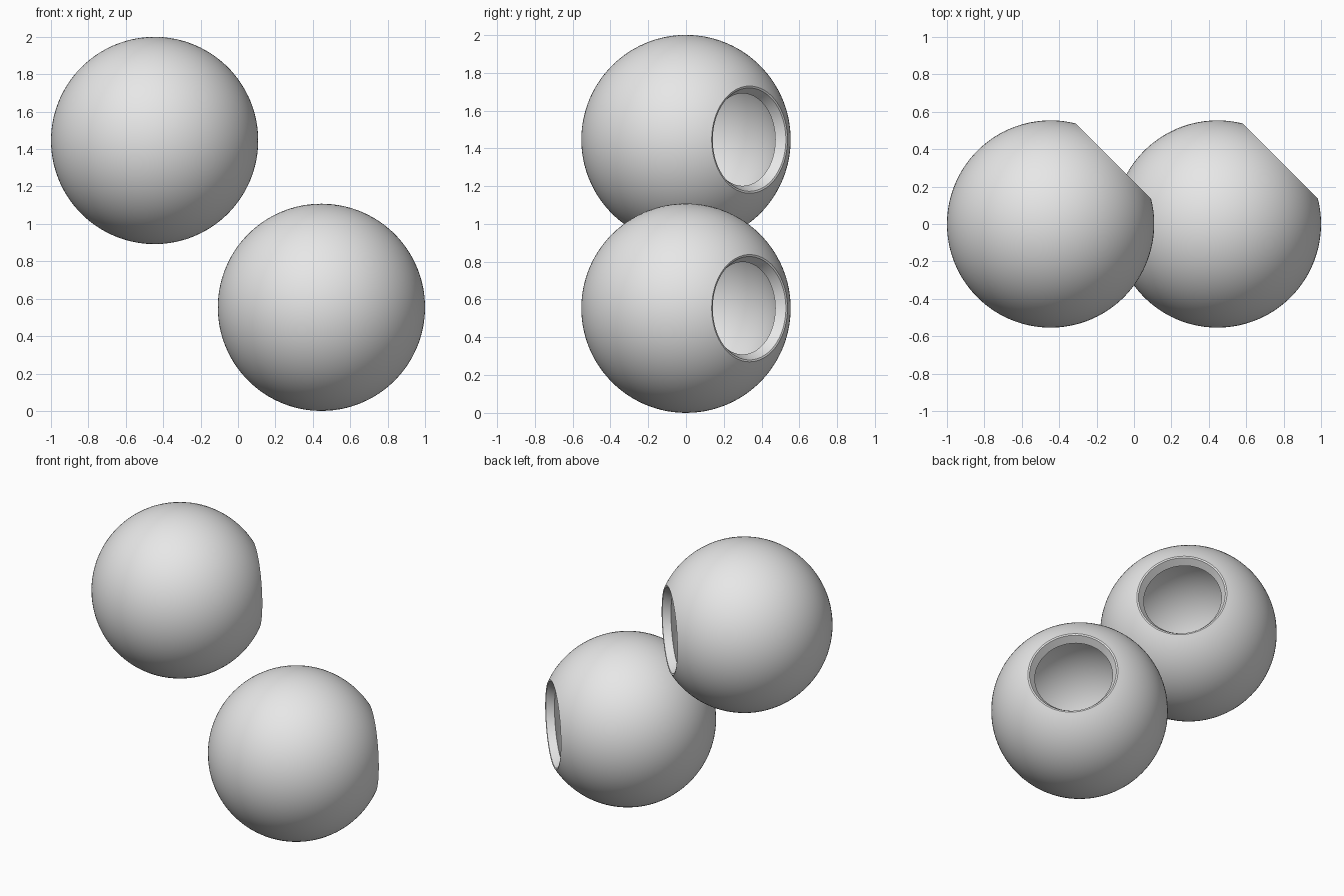
import bpy, bmesh
from math import radians, sin, cos, pi
from mathutils import Matrix, Vector

cube = bpy.data.objects.get("Cube")
if cube:
    bpy.data.objects.remove(cube, do_unlink=True)

OUTER, INNER = 0.554, 0.489   # shell radii
HOLE = radians(30)            # half angle of the opening
EASE = radians(0.8)           # softened outer lip
STEPS, SIDES = 48, 96

grey = bpy.data.materials.new("light grey")
grey.use_nodes = True
grey.diffuse_color = (0.8, 0.8, 0.8, 1)
grey.node_tree.nodes["Principled BSDF"].inputs["Base Color"].default_value = (0.8, 0.8, 0.8, 1)


def arc(radius, start, end):
    """Profile points on a circle, with angles measured from the opening axis."""
    angles = [start + (end - start) * i / STEPS for i in range(STEPS + 1)]
    return [Vector((radius * sin(a), 0, radius * cos(a))) for a in angles]


def hollow_ball(name, location):
    # Closed shell profile: outer skin, eased lip, radial rim wall, inner skin
    lip = OUTER - 0.007
    profile = arc(OUTER, pi, HOLE + EASE)
    profile.append(Vector((lip * sin(HOLE), 0, lip * cos(HOLE))))
    profile += arc(INNER, HOLE, pi)

    bm = bmesh.new()
    verts = [bm.verts.new(p) for p in profile]
    edges = [bm.edges.new(pair) for pair in zip(verts, verts[1:])]
    bmesh.ops.spin(bm, geom=verts + edges, cent=(0, 0, 0), axis=(0, 0, 1),
                   angle=2 * pi, steps=SIDES, use_merge=False)
    bmesh.ops.remove_doubles(bm, verts=bm.verts, dist=0.0002)
    bmesh.ops.dissolve_degenerate(bm, edges=bm.edges, dist=0.0001)
    bmesh.ops.recalc_face_normals(bm, faces=bm.faces)

    # Turn the opening towards the back left
    turn = Vector((1, 1, 0)).to_track_quat('Z', 'Y').to_matrix().to_4x4()
    bmesh.ops.transform(bm, matrix=turn, verts=bm.verts)

    mesh = bpy.data.meshes.new(name)
    bm.to_mesh(mesh)
    bm.free()
    mesh.materials.append(grey)
    ball = bpy.data.objects.new(name, mesh)
    ball.location = location
    bpy.context.collection.objects.link(ball)

    bpy.ops.object.select_all(action='DESELECT')
    ball.select_set(True)
    bpy.context.view_layer.objects.active = ball
    bpy.ops.object.shade_smooth_by_angle(angle=radians(30))


# Upper ball on the right, lower ball on the left
hollow_ball("upper_hollow_ball", (-0.446, 0, 1.446))
hollow_ball("lower_hollow_ball", (0.446, 0, 0.554))
